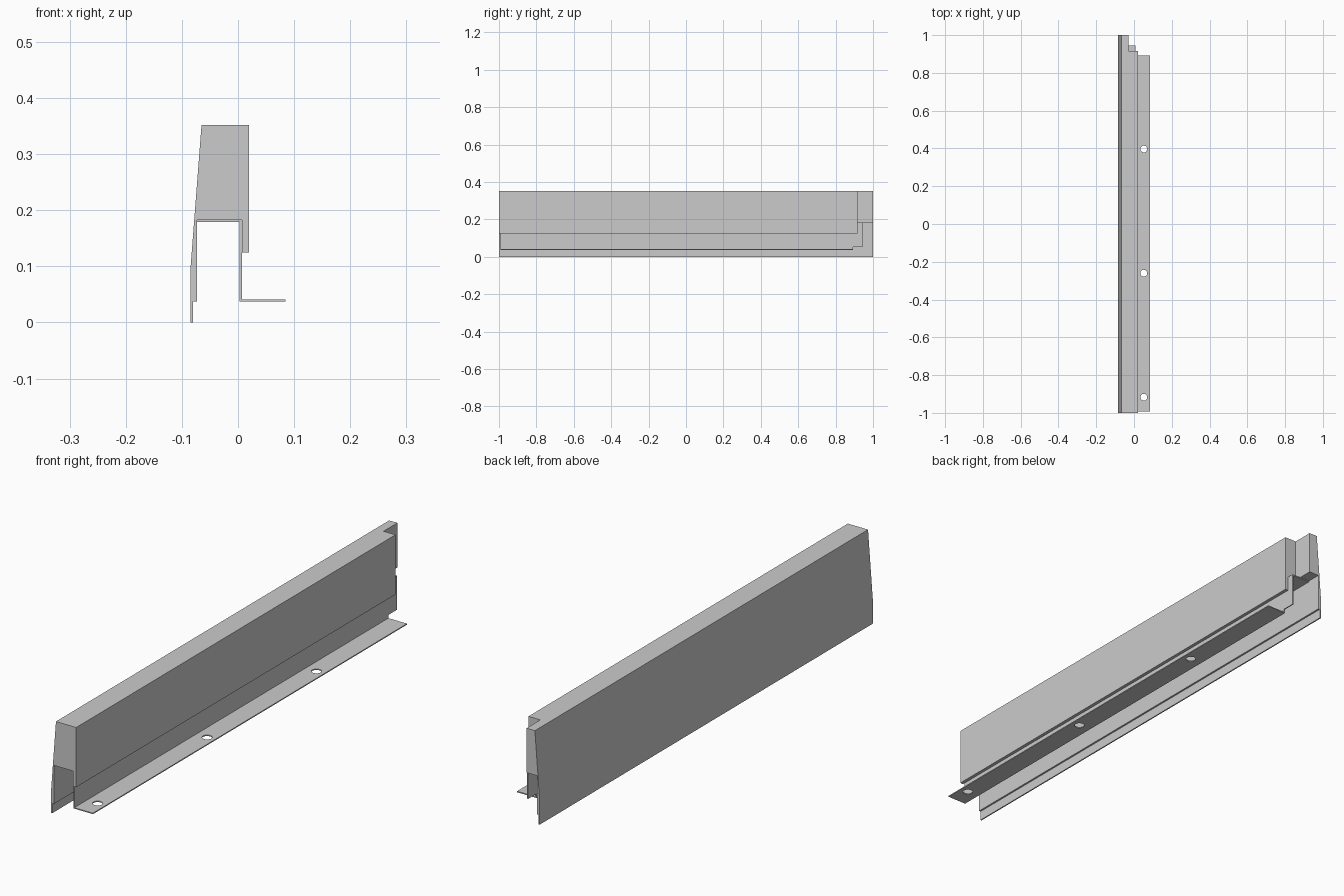
import bpy, bmesh

if "Cube" in bpy.data.objects:
    bpy.data.objects.remove(bpy.data.objects["Cube"])


def extrude_profile(name, points, y0, y1):
    """Solid from an (x, z) outline swept along y."""
    bm = bmesh.new()
    face = bm.faces.new([bm.verts.new((x, y0, z)) for x, z in points])
    swept = bmesh.ops.extrude_face_region(bm, geom=[face])["geom"]
    verts = [g for g in swept if isinstance(g, bmesh.types.BMVert)]
    bmesh.ops.translate(bm, verts=verts, vec=(0, y1 - y0, 0))
    bmesh.ops.recalc_face_normals(bm, faces=bm.faces)
    mesh = bpy.data.meshes.new(name)
    bm.to_mesh(mesh)
    bm.free()
    obj = bpy.data.objects.new(name, mesh)
    bpy.context.collection.objects.link(obj)
    return obj


def box(name, x0, x1, y0, y1, z0, z1):
    return extrude_profile(name, [(x0, z0), (x1, z0), (x1, z1), (x0, z1)], y0, y1)


def cut(target, cutter):
    cutter.hide_render = True
    mod = target.modifiers.new("cut", "BOOLEAN")
    mod.operation = "DIFFERENCE"
    mod.solver = "EXACT"
    mod.object = cutter
    bpy.context.view_layer.objects.active = target
    bpy.ops.object.modifier_apply(modifier=mod.name)
    bpy.data.objects.remove(cutter, do_unlink=True)


# Body: sloped outer skin with a thin bottom lip, solid top, short inner lip
body = extrude_profile("rail_body", [
    (-0.085, 0.0), (-0.080, 0.0), (-0.080, 0.037), (-0.073, 0.037),
    (-0.073, 0.183), (0.007, 0.183), (0.007, 0.125), (0.020, 0.125),
    (0.020, 0.352), (-0.065, 0.352), (-0.085, 0.092)], -1.0, 1.0)
# Corner notch at the back end
cut(body, box("notch_cutter", -0.030, 0.1, 0.917, 1.1, 0.1, 0.5))

# Bent sheet bracket: web under the body, vertical wall, outward flange
bracket = extrude_profile("mounting_bracket", [
    (-0.073, 0.179), (0.003, 0.179), (0.003, 0.037), (0.085, 0.037),
    (0.085, 0.041), (0.007, 0.041), (0.007, 0.183), (-0.073, 0.183)],
    -0.992, 0.944)
# Flange stops short of the wall
cut(bracket, box("flange_cutter", -0.01, 0.2, 0.893, 1.1, -0.1, 0.053))

# Screw holes
for y in (-0.917, -0.26, 0.397):
    bpy.ops.mesh.primitive_cylinder_add(vertices=32, radius=0.018, depth=0.04,
                                        location=(0.052, y, 0.039))
    cut(bracket, bpy.context.object)
